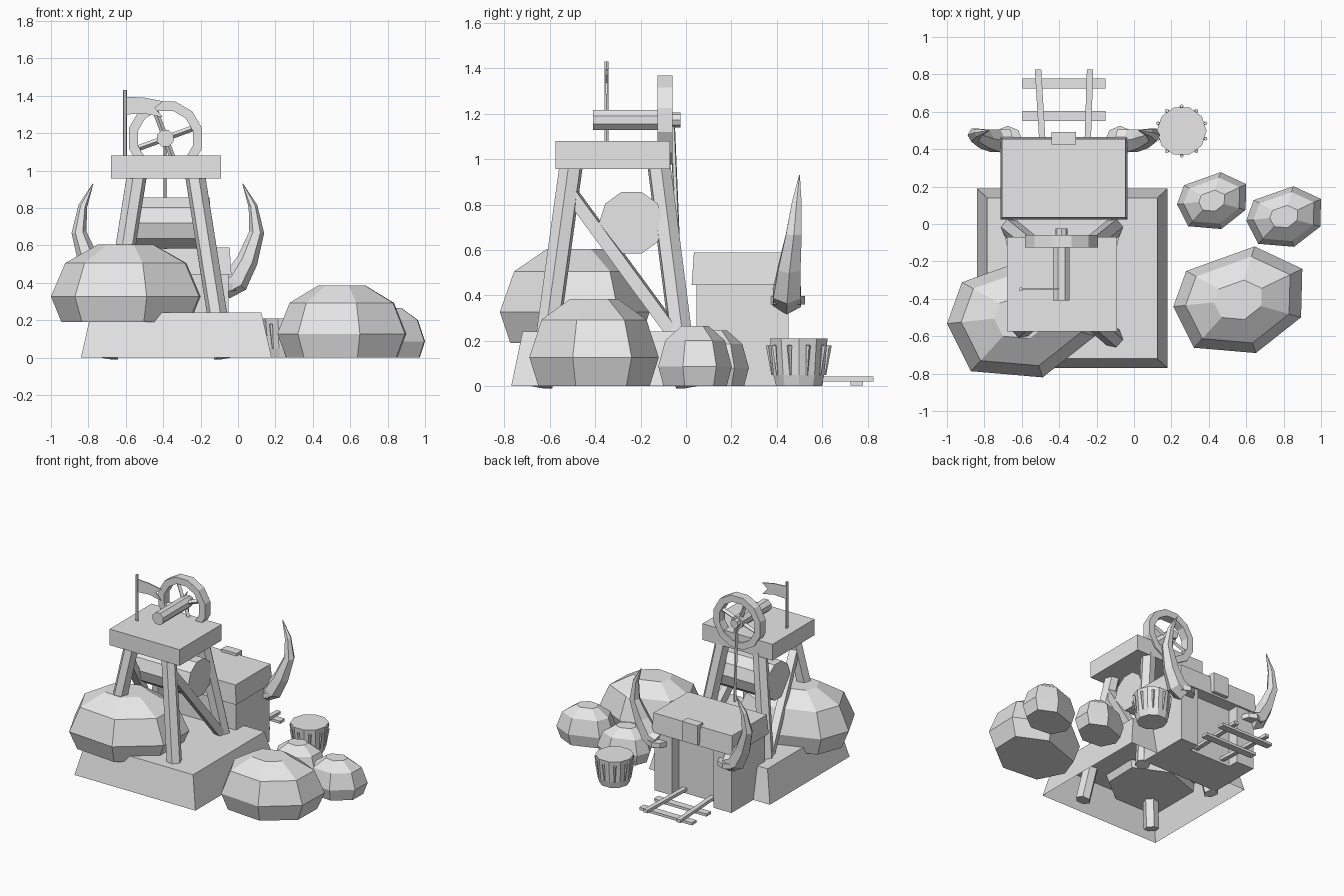
import bpy, bmesh
from math import sin, cos, pi, radians
from mathutils import Vector

if "Cube" in bpy.data.objects:
    bpy.data.objects.remove(bpy.data.objects["Cube"], do_unlink=True)

GREY = (0.8, 0.8, 0.8, 1)
stone = bpy.data.materials.new("plain grey")
stone.use_nodes = True
stone.diffuse_color = GREY
stone.node_tree.nodes["Principled BSDF"].inputs["Base Color"].default_value = GREY


def loft(name, rings, closed=False, bottom=True, top=True):
    """Skin a list of equal rings of points, with flat end caps."""
    bm = bmesh.new()
    vs = [[bm.verts.new(p) for p in ring] for ring in rings]
    n = len(vs[0])
    pairs = list(zip(vs, vs[1:])) + ([(vs[-1], vs[0])] if closed else [])
    for a, b in pairs:
        for i in range(n):
            j = (i + 1) % n
            bm.faces.new((a[i], a[j], b[j], b[i]))
    if not closed:
        if bottom:
            bm.faces.new(vs[0][::-1])
        if top:
            bm.faces.new(vs[-1])
    bmesh.ops.recalc_face_normals(bm, faces=bm.faces)
    mesh = bpy.data.meshes.new(name)
    bm.to_mesh(mesh)
    bm.free()
    mesh.materials.append(stone)
    ob = bpy.data.objects.new(name, mesh)
    bpy.context.collection.objects.link(ob)
    return ob


def rect(x0, x1, y0, y1, z):
    return [(x0, y0, z), (x1, y0, z), (x1, y1, z), (x0, y1, z)]


def box(name, x0, x1, y0, y1, z0, z1):
    return loft(name, [rect(x0, x1, y0, y1, z0), rect(x0, x1, y0, y1, z1)])


def circle(c, axis, r, sides, turn=0.0):
    q = Vector(axis).to_track_quat('Z', 'Y')
    return [Vector(c) + q @ Vector((r * cos(a), r * sin(a), 0))
            for a in (turn + 2 * pi * i / sides for i in range(sides))]


def rod(name, p, q, r, sides=6, r2=None, turn=0.0):
    axis = Vector(q) - Vector(p)
    return loft(name, [circle(p, axis, r, sides, turn),
                       circle(q, axis, r if r2 is None else r2, sides, turn)])


# Ground plinth, hollow underneath
loft("plinth", [rect(-0.84, 0.18, -0.77, 0.19, 0),
                rect(-0.785, 0.125, -0.72, 0.14, 0.24)], bottom=False)

# Faceted boulders sharing one outline
OUTLINE = [(-1, -.13), (-.8, .54), (.26, 1), (1, .58), (.98, -.33), (.28, -1), (-.68, -.9)]
LAYERS = [(.86, 0), (1, .33), (.81, .76), (.37, 1)]


def boulder(name, x, y, z, sx, sy, h):
    loft(name, [[(x + u * sx * s, y + v * sy * s, z + t * h) for u, v in OUTLINE]
                for s, t in LAYERS])


boulder("boulder_on_plinth", -0.6, -0.49, 0.19, 0.4, 0.33, 0.415)
boulder("boulder_large", 0.555, -0.405, 0, 0.345, 0.285, 0.385)
boulder("boulder_small", 0.415, 0.125, 0, 0.185, 0.152, 0.245)
boulder("boulder_outer", 0.8, 0.04, 0, 0.2, 0.162, 0.265)

# Headframe tower: splayed legs, side braces and platform
MID = -0.385
for side, label in ((-1, "right"), (1, "left")):
    for place, y_top, y_low in (("front", -0.505, -0.64), ("back", -0.12, 0.005)):
        rod(f"{place}_leg_{label}", (MID + side * 0.31, y_low, 0),
            (MID + side * 0.155, y_top, 0.98), 0.054)
    rod(f"brace_{label}", (MID + side * 0.285, -0.03, 0.2),
        (MID + side * 0.18, -0.5, 0.84), 0.04, 4, turn=pi / 4)
box("platform", -0.68, -0.09, -0.575, -0.07, 0.957, 1.08)

# Winding drum between the legs
rod("winding_drum", (-0.61, -0.24, 0.72), (-0.15, -0.24, 0.72), 0.143, 10)

# Pulley wheel with hub, spokes, axle and cable
WX, WY, WZ = -0.388, -0.092, 1.173
rim = []
for i in range(12):
    a = 2 * pi * i / 12 + radians(15)
    rim.append([(WX + r * cos(a), WY + d, WZ + r * sin(a))
                for r, d in ((.152, -.033), (.203, -.033), (.203, .033), (.152, .033))])
loft("wheel_rim", rim, closed=True)
for i in range(4):
    a = radians(20 + 90 * i)
    rod("wheel_spoke", (WX, WY, WZ), (WX + .165 * cos(a), WY, WZ + .165 * sin(a)), 0.016, 4)
rod("axle", (WX, -0.41, WZ), (WX, -0.06, WZ), 0.048, 8, turn=pi / 8)
rod("axle_end", (WX, -0.1, WZ), (WX, -0.025, WZ), 0.033, 8)
rod("cable", (WX, -0.06, WZ), (WX, -0.035, 0.58), 0.011, 5)

# Flag with swallowtail end
rod("flag_pole", (-0.605, -0.35, 1.06), (-0.605, -0.35, 1.43), 0.011, 6)
FLAG = [(-.6, 1.3), (-.5, 1.305), (-.4, 1.285), (-.445, 1.335), (-.4, 1.37), (-.5, 1.39), (-.6, 1.395)]
loft("flag", [[(x, y, z) for x, z in FLAG] for y in (-0.354, -0.346)])

# Mine entrance hut: plan with a recessed doorway, heavy lintel roof, keystone
PLAN = [(-.7, .046), (-.05, .046), (-.05, .452), (-.2, .452),
        (-.2, .37), (-.55, .37), (-.55, .452), (-.7, .452)]
loft("hut_walls", [[(x, y, z) for x, y in PLAN] for z in (0, 0.46)])
loft("hut_roof", [rect(-.715, -.035, .025, .465, .445), rect(-.705, -.045, .035, .455, .59)])
box("keystone", -0.44, -0.31, 0.425, 0.492, 0.46, 0.61)

# Curved horns rising from collars on both sides of the doorway
HORN = [((.30, .445, .38), .07), ((.365, .445, .41), .07), ((.425, .455, .52), .057),
        ((.475, .475, .67), .04), ((.455, .488, .81), .024), ((.40, .5, .93), .002)]
for side, label in ((-1, "right"), (1, "left")):
    path = [(Vector((-0.375 + side * p[0], p[1], p[2])), r) for p, r in HORN]
    rings = []
    for i, (c, r) in enumerate(path):
        t = (path[min(i + 1, len(path) - 1)][0] - path[max(i - 1, 0)][0]).normalized()
        out = Vector((0, 1, 0)).cross(t).normalized()
        rings.append([c + r * (out * cos(k * pi / 3) + Vector((0, sin(k * pi / 3), 0)))
                      for k in range(6)])
    loft(f"horn_{label}", rings)
    cx = -0.375 + side * 0.3
    rod(f"horn_collar_{label}", (cx, 0.445, 0.36), (cx, 0.445, 0.397), 0.08, 8)

# Barrel with loose tapered slats
BX, BY = 0.255, 0.497
loft("barrel", [circle((BX, BY, z), (0, 0, 1), r, 10)
                for z, r in ((0, .105), (.05, .118), (.16, .128), (.21, .133))])
for i in range(10):
    a = 2 * pi * (i + .5) / 10
    ring = [Vector((BX + r * cos(a), BY + r * sin(a), z)) for r, z in ((.117, .05), (.134, .18))]
    rod("barrel_slat", ring[0], ring[1], 0.004, 4, 0.011)

# Short rail track leading out of the doorway
for label, x_in, x_out in (("right", -0.485, -0.513), ("left", -0.25, -0.235)):
    loft(f"rail_{label}", [[(x - .017, y, .02), (x + .017, y, .02), (x + .017, y, .043), (x - .017, y, .043)]
                           for x, y in ((x_in, .36), (x_out, .825))])
for y in (0.55, 0.725):
    box("sleeper", -0.595, -0.152, y, y + 0.054, 0.002, 0.022)
